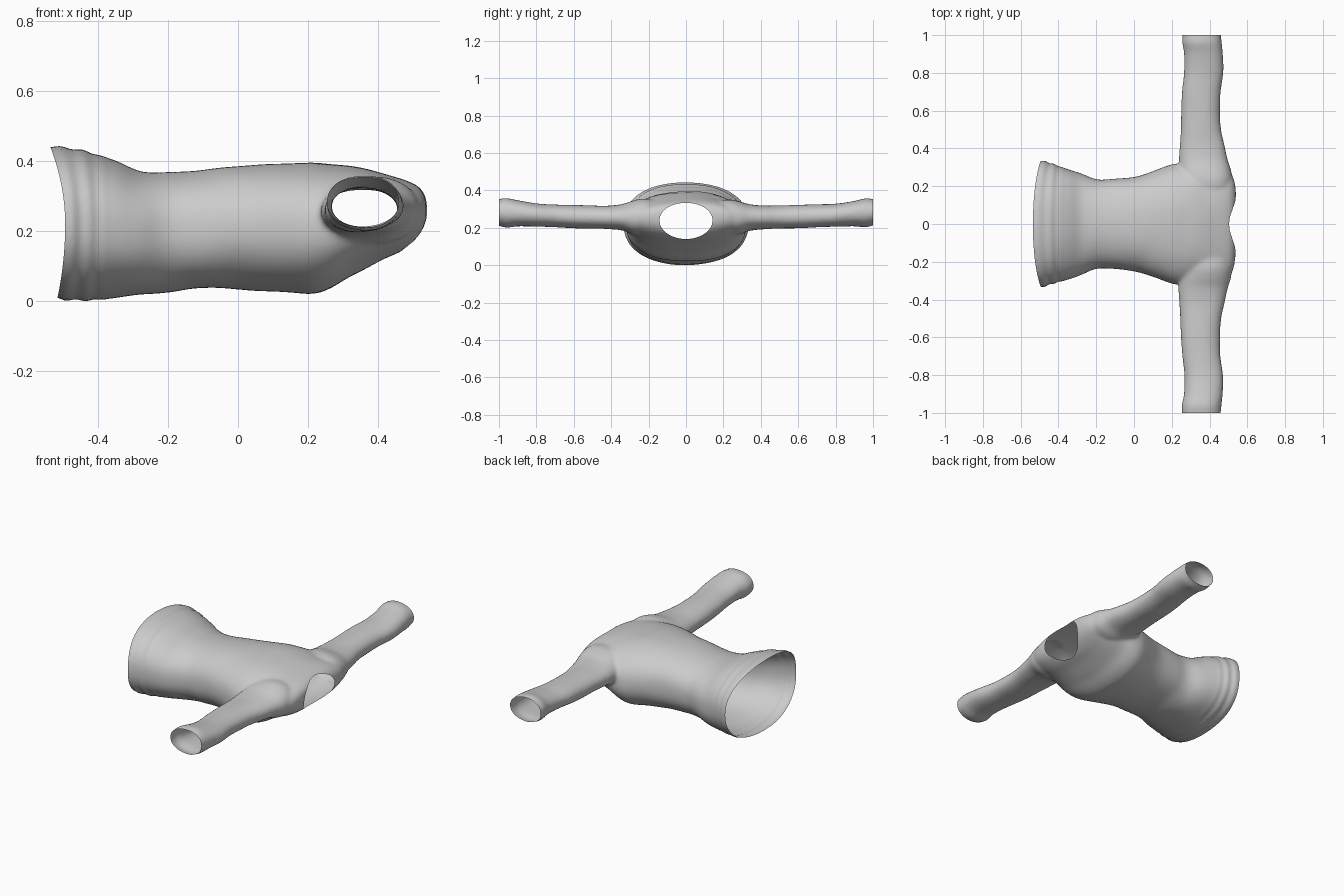
import bpy, bmesh, math
from mathutils import Vector, noise

if "Cube" in bpy.data.objects:
    bpy.data.objects.remove(bpy.data.objects["Cube"])


def catmull(rows, steps=4):
    """Smoothly resample a list of equal-length rows."""
    out = []
    for i in range(len(rows) - 1):
        p = [rows[max(0, min(len(rows) - 1, i + k))] for k in (-1, 0, 1, 2)]
        for s in range(steps):
            t = s / steps
            out.append([0.5 * (2 * b + (c - a) * t + (2 * a - 5 * b + 4 * c - d) * t * t
                               + (3 * b - a - 3 * c + d) * t ** 3) for a, b, c, d in zip(*p)])
    return out + [list(rows[-1])]


def loft(bm, rows, place, power, sides=64):
    """Closed tube through superellipse rings (pos, lo_u, hi_u, lo_v, hi_v)."""
    rings = []
    for pos, u0, u1, v0, v1 in rows:
        ring = []
        for k in range(sides):
            a = 2 * math.pi * k / sides
            c, s = math.cos(a), math.sin(a)
            u = (u0 + u1) / 2 + (u1 - u0) / 2 * math.copysign(abs(c) ** (2 / power), c)
            v = (v0 + v1) / 2 + (v1 - v0) / 2 * math.copysign(abs(s) ** (2 / power), s)
            ring.append(bm.verts.new(place(pos, u, v)))
        rings.append(ring)
    for a, b in zip(rings, rings[1:]):
        for k in range(sides):
            j = (k + 1) % sides
            bm.faces.new((a[k], a[j], b[j], b[k]))
    bm.faces.new(rings[0])
    bm.faces.new(rings[-1])


# Torso: x, half width, low z, high z
torso = [(-.57, .35, .03, .455), (-.50, .338, .008, .442), (-.43, .318, .003, .432),
         (-.35, .293, .01, .402), (-.28, .268, .018, .370), (-.20, .236, .026, .367),
         (-.12, .238, .038, .371), (0, .25, .034, .385), (.10, .278, .028, .392),
         (.20, .315, .020, .394), (.26, .32, .036, .391), (.32, .315, .070, .386),
         (.40, .31, .112, .368), (.46, .30, .140, .352), (.505, .278, .172, .334),
         (.528, .235, .20, .315), (.538, .18, .225, .295)]
# Sleeve: y, low x, high x, low z, high z
sleeve = [(.12, .27, .50, .19, .34), (.22, .25, .518, .168, .355), (.28, .24, .515, .165, .346),
          (.34, .237, .497, .186, .328), (.42, .241, .479, .193, .319), (.50, .245, .462, .195, .319),
          (.60, .249, .457, .197, .322), (.70, .255, .459, .203, .325), (.80, .264, .471, .207, .330),
          (.90, .263, .469, .210, .346), (.96, .253, .464, .203, .359), (1.0, .256, .460, .214, .354),
          (1.05, .256, .460, .218, .352)]

# Overlapping closed volumes, fused into one skin
bm = bmesh.new()
loft(bm, catmull([(x, -w, w, a, b) for x, w, a, b in torso]), lambda p, u, v: (p, u, v), 2.3)
for side in (1, -1):
    loft(bm, catmull(sleeve), lambda p, u, v: (u, side * p, v), 2.15)
bmesh.ops.recalc_face_normals(bm, faces=bm.faces[:])
mesh = bpy.data.meshes.new("shirt")
bm.to_mesh(mesh)
bm.free()
shirt = bpy.data.objects.new("shirt", mesh)
bpy.context.collection.objects.link(shirt)
bpy.context.view_layer.objects.active = shirt
shirt.select_set(True)
fuse = shirt.modifiers.new("fuse", 'REMESH')
fuse.mode = 'VOXEL'
fuse.voxel_size = .01
soft = shirt.modifiers.new("soft", 'SMOOTH')
soft.factor = .5
soft.iterations = 8
for name in ("fuse", "soft"):
    bpy.ops.object.modifier_apply(modifier=name)

bm = bmesh.new()
bm.from_mesh(shirt.data)

# Cloth wrinkles
bm.normal_update()
for v in bm.verts:
    p = v.co
    f = noise.noise(Vector((p.x * 9, p.y * 5, p.z * 6))) * .004
    hem = max(0, min(1, (-.36 - p.x) / .06))
    v.co += v.normal * (f + hem * .0025 * math.sin(p.x * 130))

# Open cuffs and hem
for co, no in (((0, 1, 0), (0, 1, 0)), ((0, -1, 0), (0, -1, 0)), ((-.493, 0, 0), (-1, 0, 0))):
    bmesh.ops.bisect_plane(bm, geom=bm.verts[:] + bm.edges[:] + bm.faces[:], dist=1e-5,
                           plane_co=co, plane_no=no, clear_outer=True)

# Hem dips lower at front and back than at the sides
for v in bm.verts:
    t = max(0, (-.25 - v.co.x) / .243)
    d = (v.co.z - .22) / .22
    v.co.x -= t * t * d * d * (.042 if d > 0 else .024)


# Neck opening
def neck(p):
    h = p.z - .242
    return math.hypot(p.y / .143, h / (.092 if h > 0 else .102))


hole = [f for f in bm.faces if f.calc_center_median().x > .40 and neck(f.calc_center_median()) < 1]
bmesh.ops.delete(bm, geom=hole, context='FACES')
rim = [v for v in bm.verts if v.is_boundary and v.co.x > .40 and abs(v.co.y) < .2]
for v in rim:
    r = neck(v.co)
    v.co.y /= r
    v.co.z = .242 + (v.co.z - .242) / r
for _ in range(6):
    moved = {}
    for v in rim:
        near = [e.other_vert(v).co for e in v.link_edges if e.is_boundary]
        moved[v] = v.co * .5 + sum(near, Vector()) * (.5 / len(near))
    for v, co in moved.items():
        v.co = co

# Stand on the floor
low = min(v.co.z for v in bm.verts)
for v in bm.verts:
    v.co.z -= low
bm.to_mesh(shirt.data)
bm.free()
bpy.ops.object.shade_smooth()
